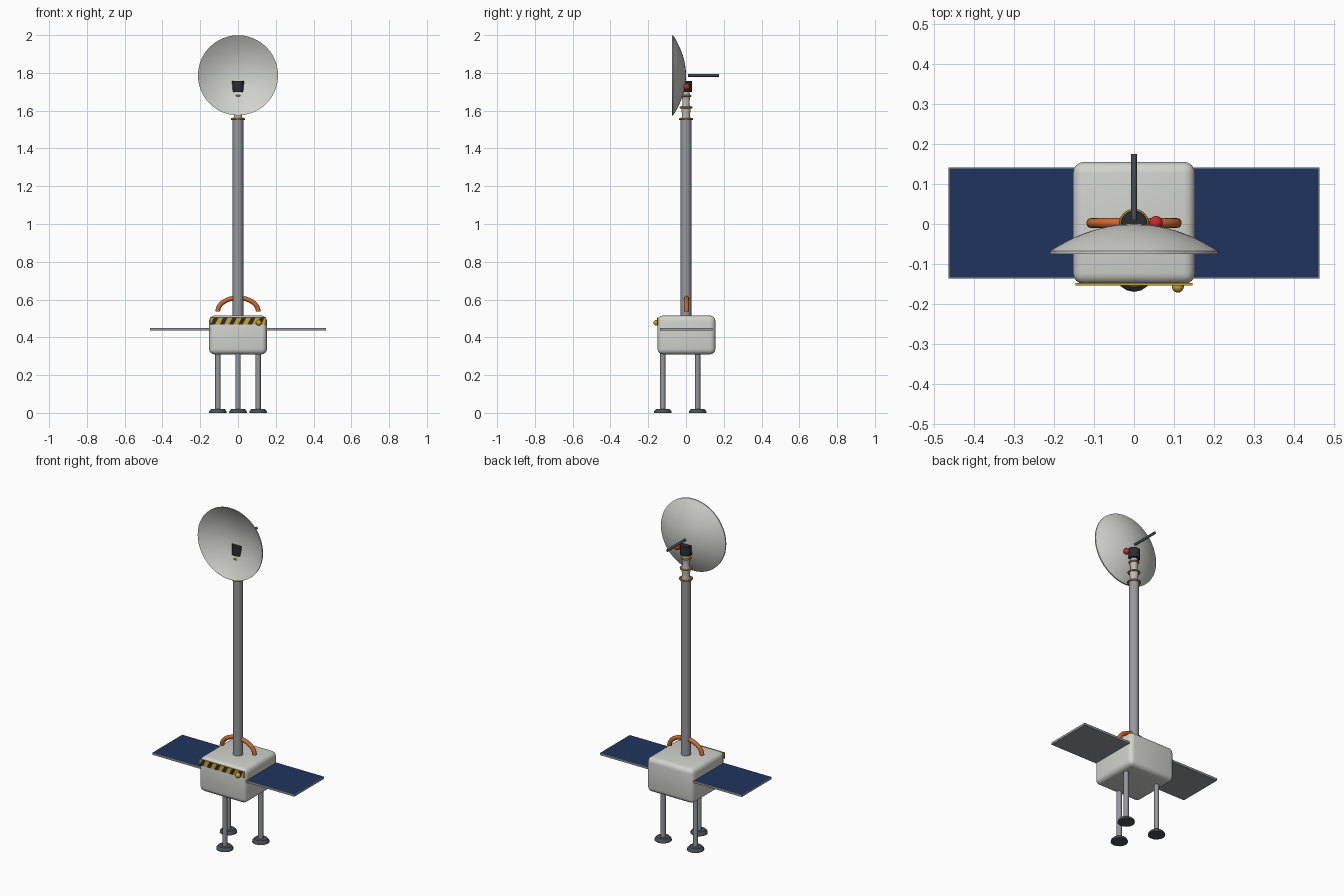
import bpy, bmesh
from math import sin, cos, pi, radians
from mathutils import Matrix

cube = bpy.data.objects.get("Cube")
if cube:
    bpy.data.objects.remove(cube, do_unlink=True)


def material(name, r, g, b):
    m = bpy.data.materials.new(name)
    m.use_nodes = True
    m.diffuse_color = (r, g, b, 1)
    m.node_tree.nodes["Principled BSDF"].inputs["Base Color"].default_value = (r, g, b, 1)
    return m


WHITE = material("off white", 0.64, 0.65, 0.61)
METAL = material("grey metal", 0.30, 0.32, 0.34)
SILVER = material("light silver", 0.48, 0.50, 0.51)
SLATE = material("dark slate", 0.07, 0.08, 0.095)
BLACK = material("near black", 0.022, 0.027, 0.028)
NAVY = material("navy", 0.014, 0.034, 0.11)
YELLOW = material("amber yellow", 0.62, 0.36, 0.03)
ORANGE = material("orange", 0.60, 0.14, 0.03)
RED = material("red", 0.60, 0.025, 0.03)


def finish(bm, name, mats, loc=(0, 0, 0), smooth=True):
    bmesh.ops.recalc_face_normals(bm, faces=bm.faces)
    mesh = bpy.data.meshes.new(name)
    bm.to_mesh(mesh)
    bm.free()
    obj = bpy.data.objects.new(name, mesh)
    bpy.context.collection.objects.link(obj)
    obj.location = loc
    for m in mats:
        mesh.materials.append(m)
    if smooth:
        bpy.ops.object.select_all(action='DESELECT')
        obj.select_set(True)
        bpy.context.view_layer.objects.active = obj
        bpy.ops.object.shade_smooth_by_angle(angle=radians(35))
    return obj


def lathe(name, profile, mat, loc=(0, 0, 0), steps=24, along_y=False):
    """Spin (radius, height) points about z, or about y when along_y is set."""
    bm = bmesh.new()
    verts = [bm.verts.new((r, 0, z)) for r, z in profile]
    edges = [bm.edges.new(pair) for pair in zip(verts, verts[1:])]
    bmesh.ops.spin(bm, geom=verts + edges, axis=(0, 0, 1), cent=(0, 0, 0),
                   angle=2 * pi, steps=steps, use_merge=True)
    bmesh.ops.remove_doubles(bm, verts=bm.verts, dist=1e-5)
    if along_y:
        bm.transform(Matrix.Rotation(-pi / 2, 4, 'X'))
    return finish(bm, name, [mat], loc)


def rod(name, r, z0, z1, mat, **kw):
    return lathe(name, [(0, z0), (r, z0), (r, z1), (0, z1)], mat, **kw)


def ball(name, r, loc, mat):
    bm = bmesh.new()
    bmesh.ops.create_uvsphere(bm, u_segments=20, v_segments=12, radius=r)
    return finish(bm, name, [mat], loc)


def box(size):
    bm = bmesh.new()
    bmesh.ops.create_cube(bm, size=1)
    bmesh.ops.scale(bm, vec=size, verts=bm.verts)
    return bm


# Rounded body
bm = box((0.306, 0.306, 0.205))
bmesh.ops.bevel(bm, geom=bm.edges[:], offset=0.028, segments=4, profile=0.5, affect='EDGES')
finish(bm, "body", [WHITE], (0, 0.0025, 0.4125))

# Solar wings with inset cells
for side, x in (("left", 1), ("right", -1)):
    bm = box((0.325, 0.278, 0.013))
    top = [f for f in bm.faces if f.normal.z > 0.9]
    bmesh.ops.inset_region(bm, faces=top, thickness=0.004)
    top[0].material_index = 1
    finish(bm, side + "_solar_wing", [METAL, NAVY], (x * 0.3025, 0.0025, 0.4435), False)

# Three legs with tapered feet
for i, name in enumerate(("front", "left", "right")):
    a = radians(-90 + 120 * i)
    spot = (0.123 * cos(a), 0.123 * sin(a), 0)
    rod(name + "_leg", 0.014, 0.012, 0.33, METAL, loc=spot, steps=16)
    lathe(name + "_foot", [(0, 0), (0.047, 0), (0.045, 0.010), (0.036, 0.02), (0, 0.02)],
          SLATE, loc=spot, steps=16)

# Mast, neck and collars
rod("mast", 0.028, 0.50, 1.555, METAL)
lathe("neck", [(0, 1.55), (0.027, 1.55), (0.020, 1.575), (0.024, 1.60), (0.024, 1.62),
               (0.018, 1.64), (0.021, 1.665), (0.021, 1.68), (0.018, 1.71), (0, 1.71)], SILVER)
for i, (r, z) in enumerate(((0.033, 1.555), (0.029, 1.617), (0.024, 1.678))):
    ring = [(r + 0.005 * cos(k * pi / 4), z + 0.005 * sin(k * pi / 4)) for k in range(9)]
    lathe(f"collar_{i + 1}", ring, YELLOW)

# Pivot head, beacon and rear boom
rod("pivot_head", 0.033, 1.70, 1.757, BLACK)
ball("beacon", 0.017, (0.055, 0.003, 1.727), RED)
rod("rear_boom", 0.0075, 0.01, 0.175, SLATE, loc=(0, 0, 1.787), steps=16, along_y=True)

# Parabolic dish, closed shell
R, DEPTH, SHELL = 0.212, 0.068, 0.007
radii = [R * k / 10 for k in range(11)]
back = [(r, -DEPTH * (r / R) ** 2) for r in radii]
front = [(r, y - SHELL) for r, y in reversed(back)]
lathe("dish", back + front, WHITE, loc=(0, 0, 1.787), steps=48, along_y=True)

# Carrying handle
bm = bmesh.new()
rings = []
for k in range(17):
    a = pi * k / 16
    centre = (-0.107 * cos(a), 0.0025, 0.538 + 0.071 * sin(a))
    turn = Matrix.Translation(centre) @ Matrix.Rotation(a - pi / 2, 4, 'Y')
    rings.append(bmesh.ops.create_circle(bm, segments=12, radius=0.0125, cap_ends=k in (0, 16),
                 matrix=turn @ Matrix.Rotation(pi / 2, 4, 'Y'))["verts"])
for a, b in zip(rings, rings[1:]):
    for j in range(12):
        n = (j + 1) % 12
        bm.faces.new((a[j], a[n], b[n], b[j]))
finish(bm, "handle", [ORANGE])

# Hazard strip with slanted dark bars
finish(box((0.294, 0.006, 0.036)), "hazard_strip", [YELLOW], (0, -0.1505, 0.486), False)
bm = bmesh.new()
for k in range(6):
    x = -0.130 + 0.049 * k
    corners = ((-0.016, -0.018), (0.008, -0.018), (0.026, 0.018), (0.002, 0.018))
    bm.faces.new([bm.verts.new((x + dx, 0, dz)) for dx, dz in corners])
finish(bm, "hazard_bars", [BLACK], (0, -0.1542, 0.486), False)

# Indicator lamp
ball("indicator_lamp", 0.015, (0.11, -0.157, 0.477), YELLOW)
